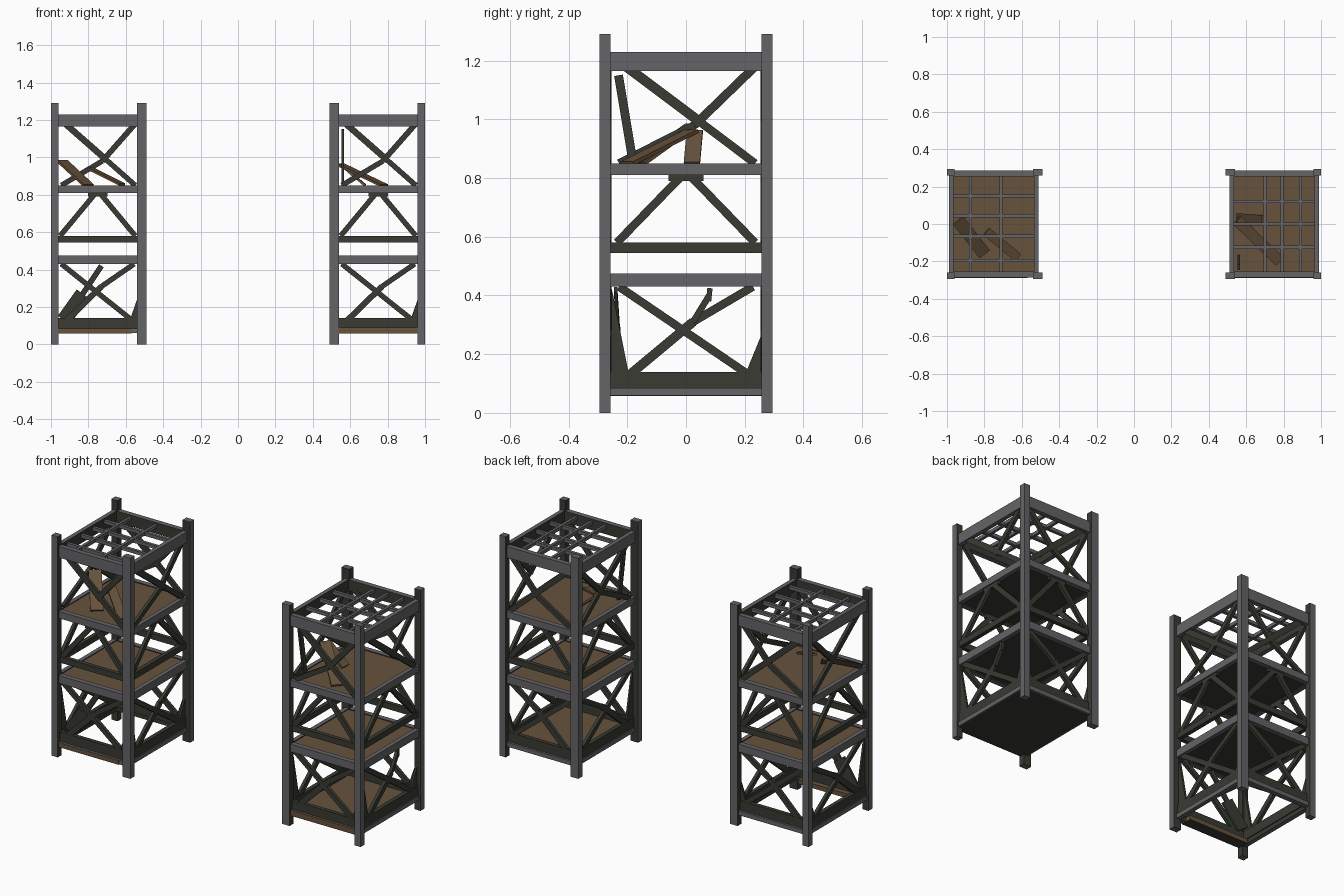
import bpy, bmesh
from mathutils import Vector, Matrix

if "Cube" in bpy.data.objects:
    bpy.data.objects.remove(bpy.data.objects["Cube"])


def mat(name, rgb):
    m = bpy.data.materials.new(name)
    m.diffuse_color = (*rgb, 1)
    m.use_nodes = True
    m.node_tree.nodes["Principled BSDF"].inputs["Base Color"].default_value = m.diffuse_color
    return m


STEEL = mat("steel_grey", (0.13, 0.125, 0.133))
OLIVE = mat("dark_olive", (0.04, 0.043, 0.032))
BROWN = mat("rusty_brown", (0.135, 0.085, 0.046))


def box(bm, lo, hi):
    lo, hi = Vector(lo), Vector(hi)
    size = hi - lo
    bmesh.ops.create_cube(bm, size=1, matrix=Matrix.Translation((lo + hi) / 2)
                          @ Matrix.Diagonal((*size, 1)))


def beam(bm, p, q, width, depth, normal):
    # bar from p to q; depth is measured along normal
    p, q, n = Vector(p), Vector(q), Vector(normal)
    d = (q - p).normalized()
    side = d.cross(n).normalized()
    n = side.cross(d).normalized()
    m = Matrix((side * width, n * depth, q - p)).transposed().to_4x4()
    bmesh.ops.create_cube(bm, size=1, matrix=Matrix.Translation((p + q) / 2) @ m)


def prism(bm, pts, normal, depth):
    # flat plate from a short outline
    n = Vector(normal) * depth / 2
    a = [bm.verts.new(Vector(p) - n) for p in pts]
    b = [bm.verts.new(Vector(p) + n) for p in pts]
    bm.faces.new(a)
    bm.faces.new(b[::-1])
    for i in range(len(a)):
        j = (i + 1) % len(a)
        bm.faces.new((a[i], b[i], b[j], a[j]))


def finish(bm, name, mats, rule=None):
    bmesh.ops.recalc_face_normals(bm, faces=bm.faces)
    me = bpy.data.meshes.new(name)
    for m in mats:
        me.materials.append(m)
    if rule:
        for f in bm.faces:
            f.material_index = rule(f)
    bm.to_mesh(me)
    bm.free()
    ob = bpy.data.objects.new(name, me)
    bpy.context.collection.objects.link(ob)


LEVELS = ((0.06, 0.085), (0.43, 0.475), (0.81, 0.85), (1.165, 1.23))


def tower(label, s):
    cx = 0.75 * s

    def inward(f):
        c, n = f.calc_center_median(), f.normal
        return int(abs(n.z) < 0.5 and n.x * (cx - c.x) + n.y * -c.y > 0.02)

    # corner posts, the inner pair slightly thicker
    bm = bmesh.new()
    for sy in (-1, 1):
        for a, b in ((0.49, 0.54), (0.96, 1.0)):
            xs, ys = sorted((a * s, b * s)), sorted((0.258 * sy, 0.295 * sy))
            box(bm, (xs[0], ys[0], 0), (xs[1], ys[1], 1.29))
    finish(bm, label + "_posts", (STEEL, OLIVE), inward)

    # horizontal rails at each level
    bm = bmesh.new()
    for z0, z1 in LEVELS:
        for sy in (-1, 1):
            ys = sorted((0.255 * sy, 0.285 * sy))
            box(bm, (cx - 0.225, ys[0], z0), (cx + 0.225, ys[1], z1))
            xs = sorted((cx + sy * 0.215, cx + sy * 0.24))
            box(bm, (xs[0], -0.265, z0), (xs[1], 0.265, z1))
    finish(bm, label + "_rails", (STEEL, OLIVE), inward)

    # secondary dark rails above the lower two levels
    bm = bmesh.new()
    for z0, z1 in ((0.085, 0.14), (0.545, 0.58)):
        for sy in (-1, 1):
            box(bm, (cx - 0.22, sy * 0.26 - 0.012, z0), (cx + 0.22, sy * 0.26 + 0.012, z1))
            box(bm, (cx + sy * 0.222 - 0.012, -0.26, z0), (cx + sy * 0.222 + 0.012, 0.26, z1))
    finish(bm, label + "_inner_rails", (OLIVE,))

    # shelves: brown above, dark below
    bm = bmesh.new()
    for i, (z0, z1) in enumerate(LEVELS[:3]):
        if i == 0 and s < 0:  # only a broken strip is left here
            box(bm, (cx - 0.22, -0.288, 0.058), (cx + 0.18, -0.22, 0.084))
        elif i == 0:
            box(bm, (cx - 0.23, -0.288, 0.058), (cx + 0.23, 0.27, 0.09))
        else:
            box(bm, (cx - 0.22, -0.26, z0 + 0.008), (cx + 0.22, 0.26, z1 - 0.005))
    finish(bm, label + "_shelves", (BROWN, OLIVE), lambda f: int(f.normal.z < -0.5))

    # roof grid
    bm = bmesh.new()
    bars_x, bars_y = (((0.7, 0.79, 0.89), (0.12, 0.0, -0.125)) if s > 0 else
                      ((-0.875, -0.71), (0.15, 0.045, -0.065, -0.195)))
    for x in bars_x:
        box(bm, (x - 0.008, -0.26, 1.2), (x + 0.008, 0.26, 1.22))
    for y in bars_y:
        box(bm, (cx - 0.22, y - 0.009, 1.198), (cx + 0.22, y + 0.009, 1.218))
    finish(bm, label + "_roof_grid", (STEEL,))

    # diagonal braces: crosses, inverted V, crosses
    bm = bmesh.new()
    for axis in (0, 1):
        for side in (-1, 1):
            half = 0.205 if axis == 0 else 0.24
            n = (0, side, 0) if axis == 0 else (side, 0, 0)

            def P(u, z):
                u *= half
                return (cx + u, side * 0.262, z) if axis == 0 else (cx + side * 0.224, u, z)

            def bar(a, b, w=0.028):
                beam(bm, P(*a), P(*b), w, 0.018, n)

            outer = axis == 1 and side == 1 and s > 0
            broken = axis == 0 and side == -1 and s < 0
            # lower tier
            bar((-0.95, 0.43), (0.95, 0.12))
            bar((-0.85, 0.12), (0.1, 0.31), 0.032)
            if outer:
                bar((0.1, 0.31), (0.33, 0.4), 0.022)
                bar((0.32, 0.38), (0.34, 0.425), 0.018)
            else:
                bar((0.1, 0.31), (0.95, 0.43))
            # middle tier
            bar((-0.98, 0.58), (-0.05, 0.81))
            bar((0.98, 0.58), (0.05, 0.81))
            bar((-0.25, 0.803), (0.25, 0.803), 0.025)
            # upper tier
            bar((-0.85, 1.18), (0.15, 1.0), 0.034)
            bar((0.15, 1.0), (0.98, 0.85))
            bar((0.98, 1.18), (0.12, 0.98), 0.03)
            if not (outer or broken):
                bar((0.12, 0.98), (-0.95, 0.85))
            # tapered gussets beside the posts
            if axis == 1:
                prism(bm, [P(-1.06, 0.43), P(-1.06, 0.12), P(-0.8, 0.12)], n, 0.012)
            prism(bm, [P(1.06, 0.26), P(1.06, 0.12), P(0.82, 0.12)], n, 0.012)
    finish(bm, label + "_braces", (OLIVE,))

    # fallen boards on the top shelf
    bm = bmesh.new()
    if s > 0:
        beam(bm, (0.78, -0.2, 0.85), (0.55, 0.02, 0.96), 0.06, 0.012, (0, 0, 1))
        beam(bm, (0.68, 0.02, 0.85), (0.55, 0.03, 0.96), 0.055, 0.012, (0, 0, 1))
    else:
        beam(bm, (-0.8, -0.16, 0.85), (-0.94, 0.02, 0.98), 0.07, 0.012, (0, 0, 1))
        beam(bm, (-0.62, -0.18, 0.855), (-0.79, -0.04, 0.94), 0.05, 0.012, (0, 0, 1))
    finish(bm, label + "_fallen_boards", (BROWN,))

    # bent metal scraps
    bm = bmesh.new()
    if s < 0:
        beam(bm, (-0.93, -0.22, 0.13), (-0.83, -0.23, 0.27), 0.08, 0.012, (0, 1, 0))
        beam(bm, (-0.83, -0.23, 0.27), (-0.73, -0.24, 0.42), 0.03, 0.012, (0, 1, 0))
    else:
        beam(bm, (0.56, -0.18, 0.85), (0.56, -0.23, 1.15), 0.03, 0.012, (1, 0, 0))
    finish(bm, label + "_metal_scraps", (OLIVE,))


tower("left_tower", -1)
tower("right_tower", 1)
